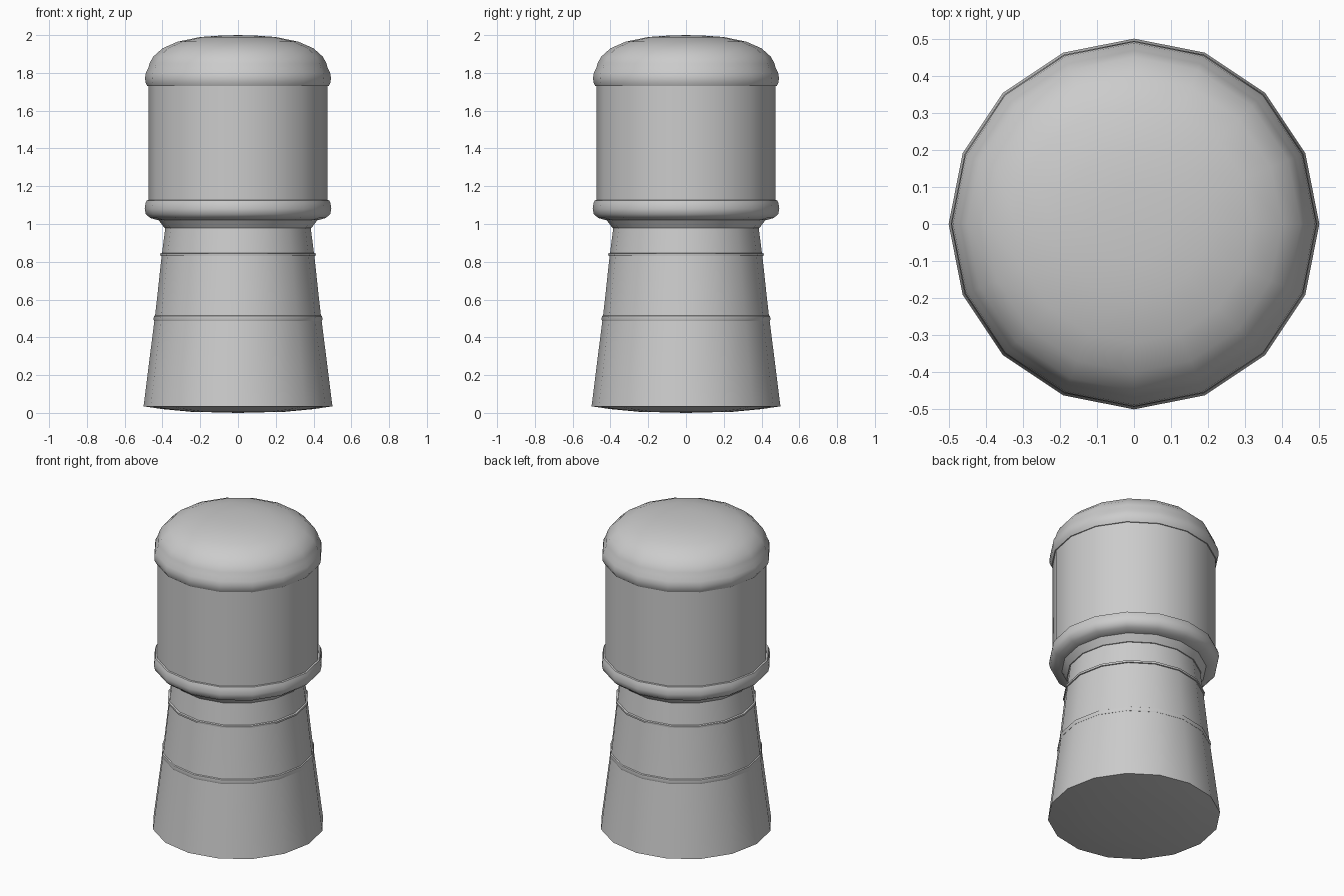
import bpy
import math

cube = bpy.data.objects.get("Cube")
if cube:
    bpy.data.objects.remove(cube, do_unlink=True)

SIDES = 16

grey = bpy.data.materials.new("light_grey")
grey.use_nodes = True
colour = (0.6, 0.6, 0.6, 1)
grey.diffuse_color = colour
grey.node_tree.nodes["Principled BSDF"].inputs["Base Color"].default_value = colour


def lathe(name, profile, angle=35):
    """Spin (radius, height) points, listed from bottom to top, around z."""
    verts, faces, rings = [], [], []
    for r, z in profile:
        start = len(verts)
        count = SIDES if r > 0 else 1
        for i in range(count):
            a = math.tau * i / SIDES
            verts.append((r * math.cos(a), r * math.sin(a), z))
        rings.append([start + i % count for i in range(SIDES)])
    for low, high in zip(rings, rings[1:]):
        for i in range(SIDES):
            j = (i + 1) % SIDES
            corners = [low[i], low[j], high[j], high[i]]
            faces.append(list(dict.fromkeys(corners)))
    mesh = bpy.data.meshes.new(name)
    mesh.from_pydata(verts, [], faces)
    mesh.materials.append(grey)
    mesh.update()
    obj = bpy.data.objects.new(name, mesh)
    bpy.context.collection.objects.link(obj)
    bpy.ops.object.select_all(action='DESELECT')
    obj.select_set(True)
    bpy.context.view_layer.objects.active = obj
    bpy.ops.object.shade_smooth_by_angle(angle=math.radians(angle))
    return obj


# Tapered foot with a slightly bulging underside
lathe("foot", [(0, 0), (0.25, 0.006), (0.4, 0.02), (0.5, 0.035), (0.443, 0.487)])

# Raised bands around the pedestal
lathe("lower_band", [(0.43, 0.485), (0.444, 0.487), (0.447, 0.495),
                     (0.445, 0.513), (0.43, 0.522)])
lathe("upper_band", [(0.395, 0.828), (0.411, 0.831), (0.412, 0.843), (0.395, 0.848)])

# Pedestal above the foot
lathe("pedestal", [(0.439, 0.515), (0.426, 0.63), (0.404, 0.835)])
lathe("neck", [(0.403, 0.84), (0.385, 0.98)])

# Flared seat and rounded collar below the drum
lathe("flare", [(0.37, 0.975), (0.39, 0.98), (0.42, 1.02)])
lathe("collar", [(0.40, 1.018), (0.43, 1.022), (0.465, 1.032), (0.488, 1.052),
                 (0.494, 1.08), (0.49, 1.108), (0.484, 1.125), (0.472, 1.127)], 50)

# Drum
lathe("drum", [(0.474, 1.12), (0.474, 1.74)])

# Domed lid with a rolled lip
lathe("lid", [(0.472, 1.73), (0.48, 1.73), (0.49, 1.75), (0.492, 1.775),
              (0.488, 1.8), (0.475, 1.825), (0.468, 1.85), (0.45, 1.885),
              (0.40, 1.93), (0.32, 1.965), (0.2, 1.99), (0.1, 1.997), (0, 2.0)], 50)
